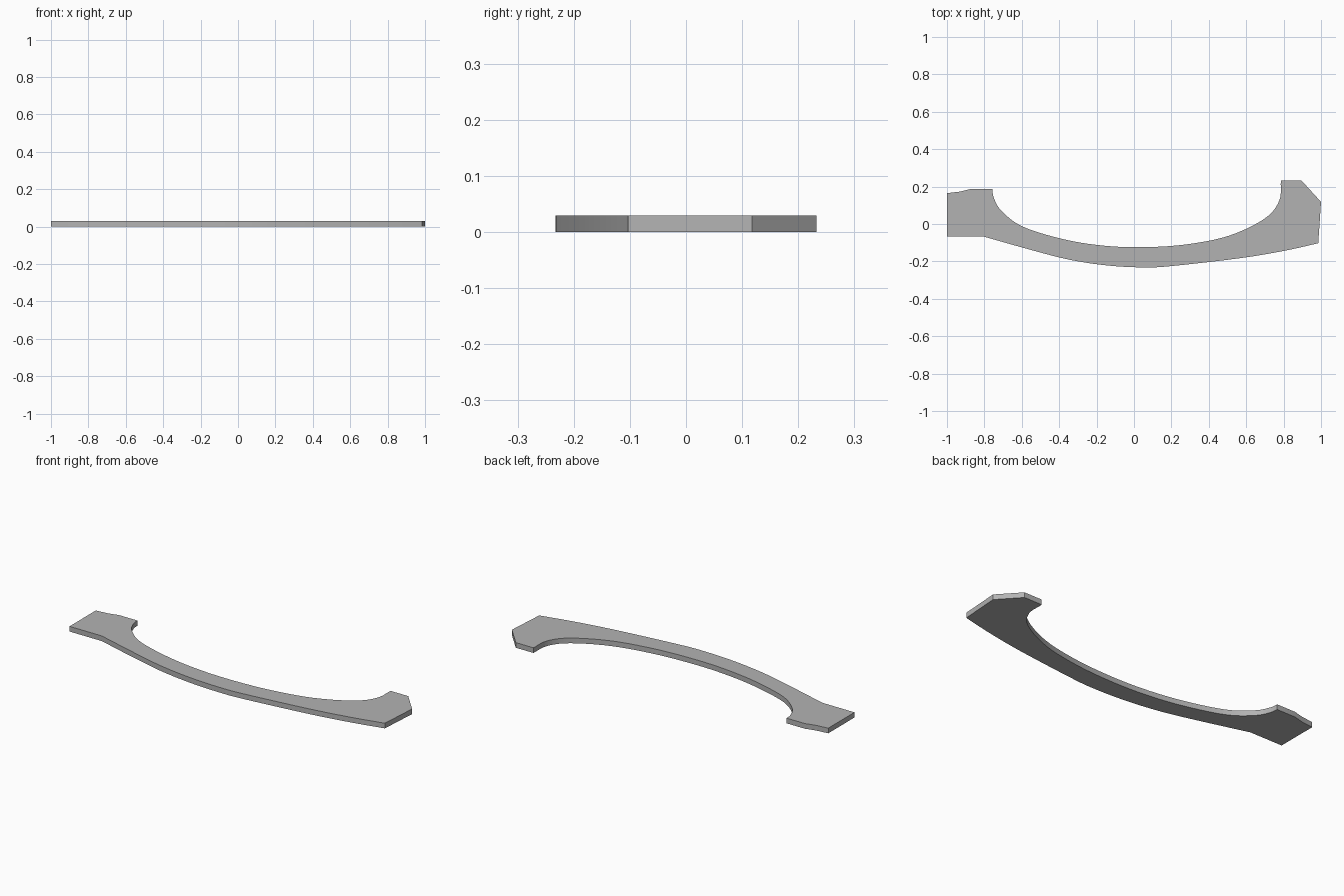
import bpy, bmesh
from mathutils import Vector

if "Cube" in bpy.data.objects:
    bpy.data.objects.remove(bpy.data.objects["Cube"])

THICK = 0.029


def smooth_path(pts, steps=5):
    """Catmull-Rom curve through the points, ends included."""
    p = [Vector(q) for q in pts]
    p = [2 * p[0] - p[1]] + p + [2 * p[-1] - p[-2]]
    out = []
    for a, b, c, d in zip(p, p[1:], p[2:], p[3:]):
        for i in range(steps):
            t = i / steps
            out.append(0.5 * (2 * b + (c - a) * t + (2 * a - 5 * b + 4 * c - d) * t ** 2
                              + (3 * b - a - 3 * c + d) * t ** 3))
    return out + [p[-2]]


# Outer (lower) arc, left to right
outer = smooth_path([(-0.80, -0.068), (-0.56, -0.136), (-0.345, -0.191), (-0.14, -0.222),
                     (0.05, -0.232), (0.20, -0.225), (0.565, -0.183), (0.80, -0.144), (0.985, -0.103)])
# Inner (upper) arc, right to left
inner = smooth_path([(0.785, 0.233), (0.777, 0.126), (0.70, 0.030), (0.51, -0.062), (0.28, -0.109),
                     (0.05, -0.124), (-0.16, -0.116), (-0.375, -0.082), (-0.595, -0.014),
                     (-0.71, 0.072), (-0.75, 0.142), (-0.757, 0.188)])
# Right end and left end corners
right_end = [(1.0, 0.118), (0.895, 0.233)]
left_end = [(-0.87, 0.188), (-0.93, 0.173), (-1.0, 0.165), (-1.0, -0.068)]

# Flat curved plate
bm = bmesh.new()
verts = [bm.verts.new((q[0], q[1], 0)) for q in outer + right_end + inner + left_end]
face = bm.faces.new(verts)
ext = bmesh.ops.extrude_face_region(bm, geom=[face], use_keep_orig=True)
top = [g for g in ext["geom"] if isinstance(g, bmesh.types.BMVert)]
bmesh.ops.translate(bm, verts=top, vec=(0, 0, THICK))
bmesh.ops.triangulate(bm, faces=[f for f in bm.faces if len(f.verts) > 4])
bmesh.ops.recalc_face_normals(bm, faces=bm.faces)

mesh = bpy.data.meshes.new("curved_plate")
bm.to_mesh(mesh)
bm.free()
plate = bpy.data.objects.new("curved_plate", mesh)
bpy.context.collection.objects.link(plate)

mat = bpy.data.materials.new("plain grey")
mat.diffuse_color = (0.45, 0.45, 0.45, 1)
mat.use_nodes = True
mat.node_tree.nodes["Principled BSDF"].inputs["Base Color"].default_value = mat.diffuse_color
mesh.materials.append(mat)

# Smooth arcs, sharp corners
bpy.context.view_layer.objects.active = plate
plate.select_set(True)
bpy.ops.object.shade_smooth_by_angle(angle=0.35)
